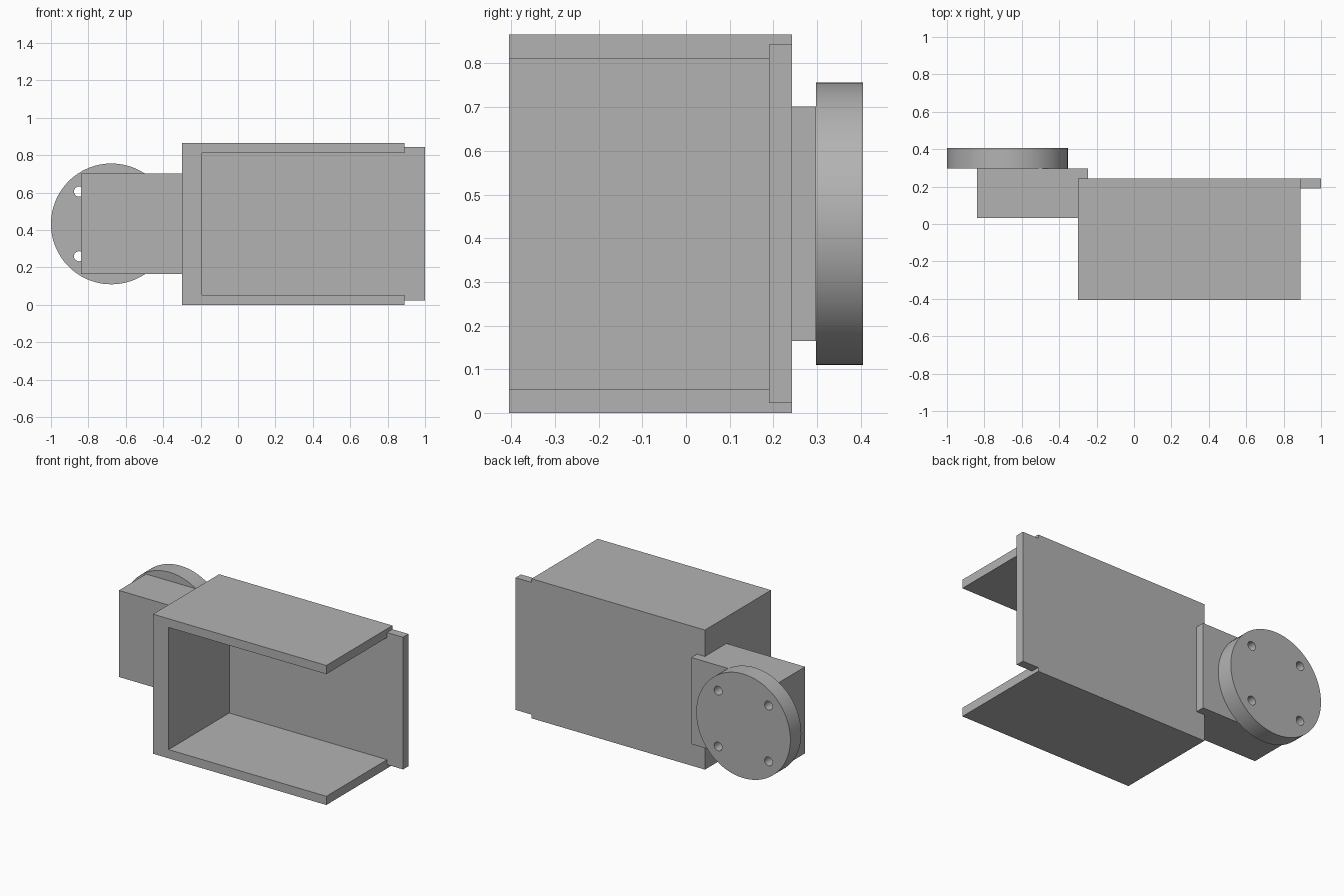
import bpy, bmesh, math
from mathutils import Matrix, Vector

cube = bpy.data.objects.get("Cube")
if cube:
    bpy.data.objects.remove(cube, do_unlink=True)

grey = bpy.data.materials.new("plain_grey")
grey.use_nodes = True
COLOUR = (0.45, 0.45, 0.45, 1)
grey.diffuse_color = COLOUR
grey.node_tree.nodes["Principled BSDF"].inputs["Base Color"].default_value = COLOUR


def finish(name, bm):
    bmesh.ops.recalc_face_normals(bm, faces=bm.faces)
    mesh = bpy.data.meshes.new(name)
    bm.to_mesh(mesh)
    bm.free()
    mesh.materials.append(grey)
    obj = bpy.data.objects.new(name, mesh)
    bpy.context.collection.objects.link(obj)
    return obj


def prism(name, outline, z0, z1):
    """Extrude an outline in x and y from z0 up to z1."""
    bm = bmesh.new()
    face = bm.faces.new([bm.verts.new((x, y, z0)) for x, y in outline])
    top = bmesh.ops.extrude_face_region(bm, geom=[face])["geom"]
    verts = [v for v in top if isinstance(v, bmesh.types.BMVert)]
    bmesh.ops.translate(bm, verts=verts, vec=(0, 0, z1 - z0))
    return finish(name, bm)


def box(name, x0, x1, y0, y1, z0, z1):
    return prism(name, [(x0, y0), (x1, y0), (x1, y1), (x0, y1)], z0, z1)


def cylinder(name, x, z, radius, y0, y1, sides):
    bm = bmesh.new()
    place = Matrix.Translation(Vector((x, (y0 + y1) / 2, z))) @ Matrix.Rotation(math.pi / 2, 4, 'X')
    bmesh.ops.create_cone(bm, cap_ends=True, segments=sides, radius1=radius,
                          radius2=radius, depth=y1 - y0, matrix=place)
    return finish(name, bm)


def combine(target, tool, operation):
    """Apply a boolean and remove the tool object."""
    mod = target.modifiers.new("cut", 'BOOLEAN')
    mod.operation, mod.object, mod.solver = operation, tool, 'EXACT'
    bpy.context.view_layer.update()
    result = bpy.data.meshes.new_from_object(
        target.evaluated_get(bpy.context.evaluated_depsgraph_get()))
    target.modifiers.clear()
    target.data = result
    bpy.data.objects.remove(tool, do_unlink=True)


# Housing: end wall, rear wall, top and bottom, with a narrower rear lip
BACK = 0.243
housing = box("housing", -0.30, 0.89, -0.405, BACK, 0, 0.866)
combine(housing, box("cavity", -0.193, 1.1, -0.6, 0.19, 0.054, 0.812), 'DIFFERENCE')
combine(housing, box("rear_lip", 0.8, 1.0, 0.19, BACK, 0.023, 0.843), 'UNION')

# Arm block, with a tongue overlapping the back of the housing
prism("arm_block", [(-0.84, 0.032), (-0.30, 0.032), (-0.30, BACK),
                    (-0.245, BACK), (-0.245, 0.298), (-0.84, 0.298)], 0.165, 0.702)

# Round flange with four bolt holes
CX, CZ, HOLE = -0.677, 0.433, 0.173
flange = cylinder("round_flange", CX, CZ, 0.323, 0.298, 0.405, 96)
for sx in (-1, 1):
    for sz in (-1, 1):
        drill = cylinder("drill", CX + sx * HOLE, CZ + sz * HOLE, 0.027, 0.2, 0.5, 32)
        combine(flange, drill, 'DIFFERENCE')

bpy.ops.object.select_all(action='DESELECT')
flange.select_set(True)
bpy.context.view_layer.objects.active = flange
bpy.ops.object.shade_smooth_by_angle(angle=math.radians(30))
